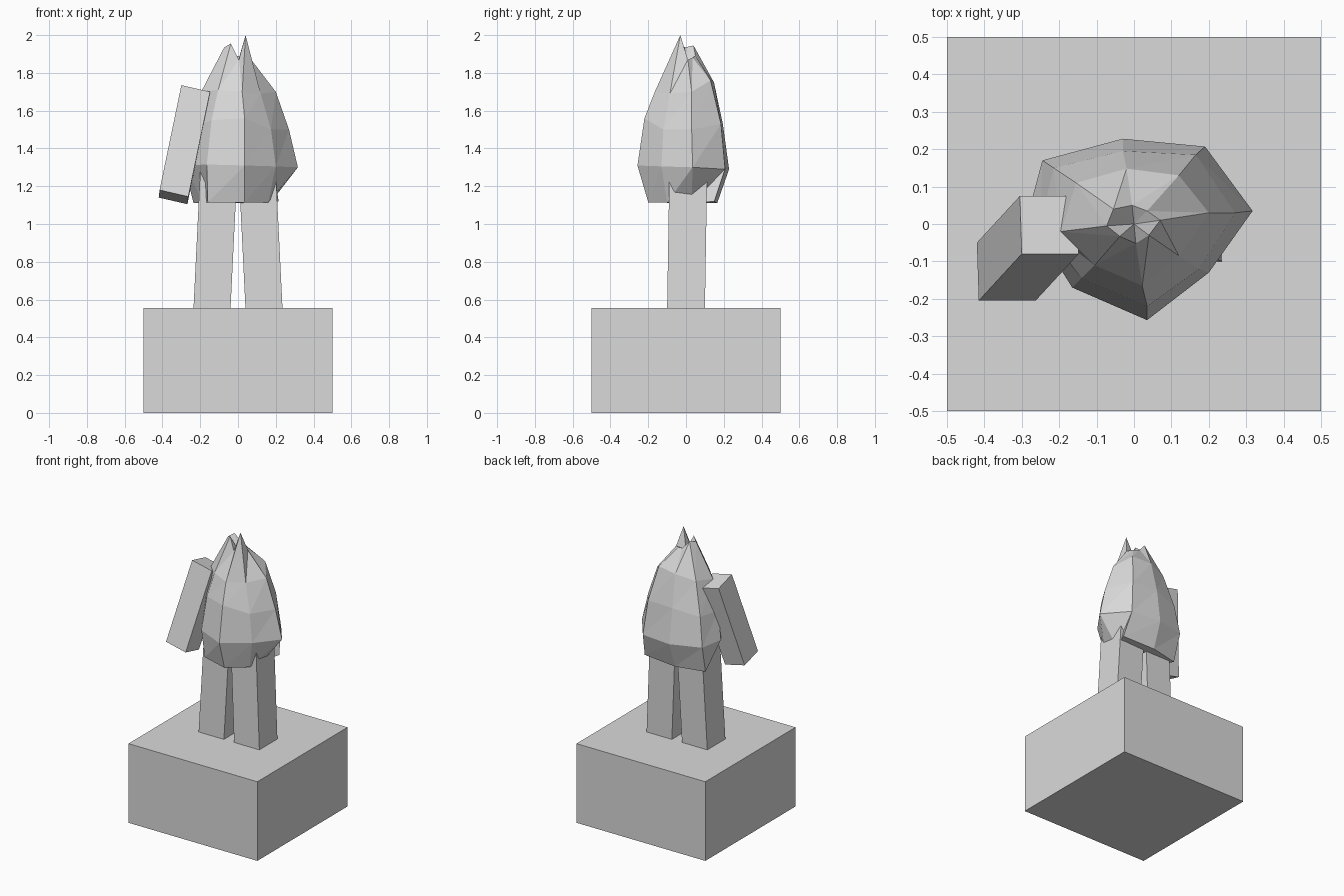
import bpy, bmesh
from mathutils import Vector

grey = bpy.data.materials.new("stone grey")
grey.diffuse_color = (0.7, 0.7, 0.7, 1)


def finish(name, bm):
    bmesh.ops.recalc_face_normals(bm, faces=bm.faces)
    mesh = bpy.data.meshes.new(name)
    bm.to_mesh(mesh)
    bm.free()
    mesh.materials.append(grey)
    obj = bpy.data.objects.new(name, mesh)
    bpy.context.collection.objects.link(obj)
    return obj


def box(name, corner, a, b, c):
    """Slanted box from one corner and its three edge vectors."""
    bm = bmesh.new()
    bmesh.ops.create_cube(bm, size=1)
    o, a, b, c = map(Vector, (corner, a, b, c))
    for v in bm.verts:
        k = v.co + Vector((0.5, 0.5, 0.5))
        v.co = o + a * k.x + b * k.y + c * k.z
    return finish(name, bm)


# Plinth
box("plinth", (-0.5, -0.5, 0), (1, 0, 0), (0, 1, 0), (0, 0, 0.555))

# Legs, leaning slightly inwards and backwards
for side, name in ((-1, "left_leg"), (1, "right_leg")):
    box(name, (side * 0.138 - 0.098, -0.1, 0.545),
        (0.196, 0, 0), (0, 0.2, 0), (-side * 0.036, 0.012, 0.735))

# Single arm, hanging out and forwards
box("arm", (-0.3, -0.08, 1.735),
    (0.152, 0, -0.035), (-0.005, 0.155, -0.04), (-0.115, -0.125, -0.555))

# Body: eight-sided rings, each starting at the front and running anticlockwise
rings = [
    # hem
    [(.035, -.2, 1.115), (.16, -.1, 1.115), (.17, .03, 1.11), (.215, .15, 1.12),
     (-.03, .165, 1.11), (-.235, .12, 1.11), (-.18, 0, 1.11), (-.16, -.14, 1.115)],
    # widest
    [(.035, -.257, 1.31), (.2, -.13, 1.305), (.317, .035, 1.3), (.19, .207, 1.29),
     (-.03, .228, 1.29), (-.245, .17, 1.3), (-.285, .02, 1.31), (-.165, -.17, 1.315)],
    # chest
    [(.035, -.22, 1.56), (.175, -.12, 1.5), (.27, .03, 1.5), (.165, .185, 1.53),
     (-.03, .195, 1.53), (-.215, .15, 1.5), (-.25, 0, 1.5), (-.14, -.145, 1.55)],
    # shoulders
    [(.022, -.165, 1.7), (.12, -.085, 1.69), (.2, .03, 1.7), (.12, .13, 1.76),
     (-.02, .148, 1.75), (-.155, .11, 1.72), (-.195, -.02, 1.7), (-.105, -.11, 1.71)],
    # jagged crown
    [(.005, -.052, 1.87), (.04, -.03, 2.0), (.07, .01, 1.87), (.035, .035, 1.88),
     (-.005, .05, 1.89), (-.055, .04, 1.945), (-.073, -.005, 1.935), (-.038, -.033, 1.955)],
]
bm = bmesh.new()
loops = [[bm.verts.new(p) for p in ring] for ring in rings]
for low, high in zip(loops, loops[1:]):
    for i in range(8):
        j = (i + 1) % 8
        bm.faces.new((low[i], low[j], high[j]))
        bm.faces.new((low[i], high[j], high[i]))
# Closed hem and sunken crown
for loop, centre in ((loops[0], (0, 0, 1.11)), (loops[-1], (0, 0, 1.86))):
    c = bm.verts.new(centre)
    for i in range(8):
        bm.faces.new((loop[i], loop[(i + 1) % 8], c))
finish("body", bm)
